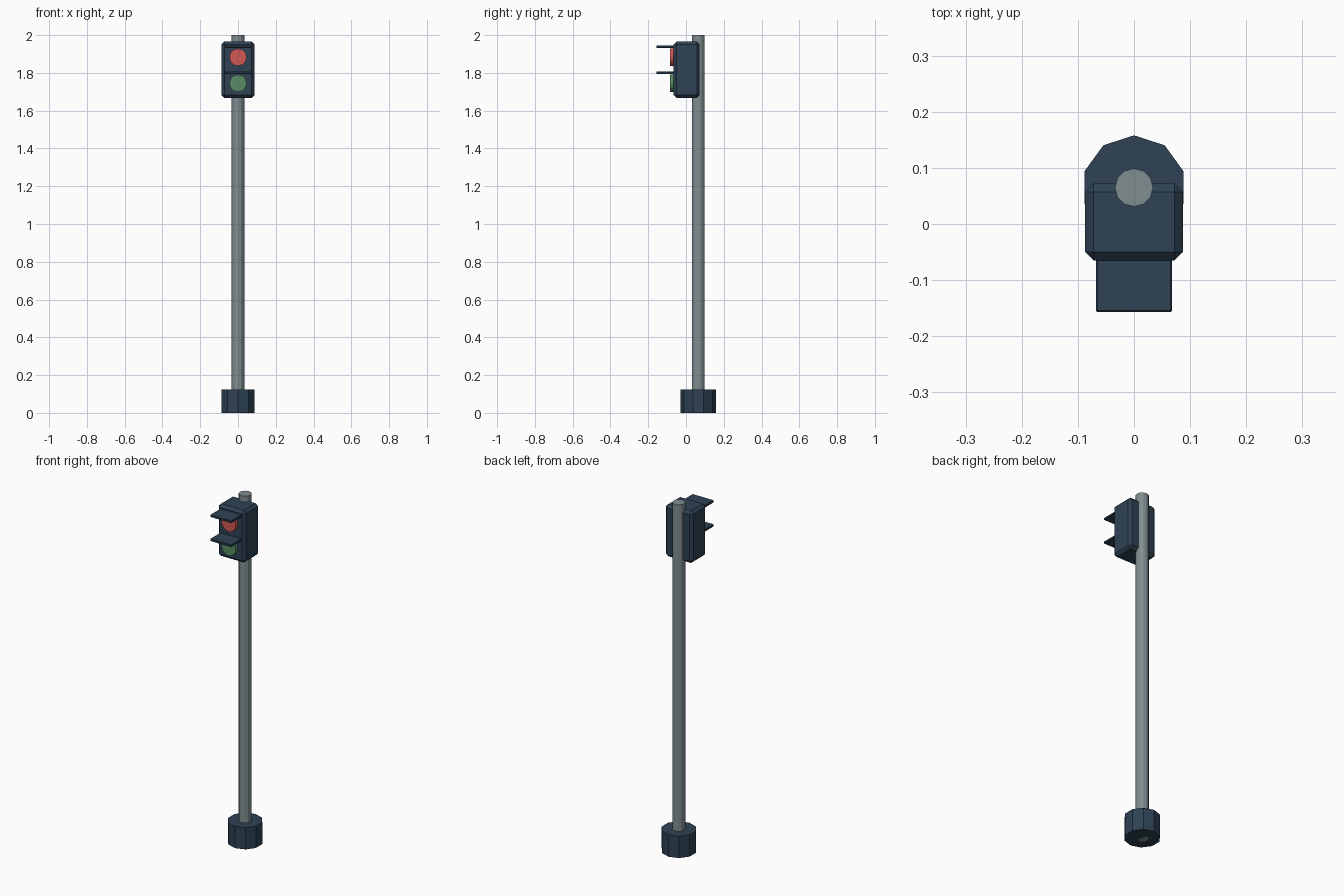
import bpy, math

if "Cube" in bpy.data.objects:
    bpy.data.objects.remove(bpy.data.objects["Cube"])


def material(name, rgb):
    # sRGB 0-255 to linear
    m = bpy.data.materials.new(name)
    m.diffuse_color = [(((c / 255) + 0.055) / 1.055) ** 2.4 for c in rgb] + [1]
    m.use_nodes = True
    m.node_tree.nodes["Principled BSDF"].inputs["Base Color"].default_value = m.diffuse_color
    return m


NAVY = material("dark navy", (46, 66, 84))
GREY = material("pole grey", (128, 141, 144))
RED = material("signal red", (208, 88, 84))
GREEN = material("signal green", (88, 140, 100))


def finish(name, mat):
    ob = bpy.context.object
    ob.name = name
    ob.data.materials.append(mat)
    bpy.ops.object.transform_apply(location=False, rotation=True, scale=True)
    return ob


def cylinder(name, mat, sides, radius, depth, centre, rot=(0, 0, 0)):
    bpy.ops.mesh.primitive_cylinder_add(vertices=sides, radius=radius, depth=depth,
                                        location=centre, rotation=rot)
    return finish(name, mat)


def box(name, mat, lo, hi, bevel):
    bpy.ops.mesh.primitive_cube_add(size=1, location=[(a + b) / 2 for a, b in zip(lo, hi)])
    bpy.context.object.scale = [b - a for a, b in zip(lo, hi)]
    ob = finish(name, mat)
    mod = ob.modifiers.new("chamfer", 'BEVEL')
    mod.width = bevel
    mod.segments = 1
    return ob


POLE_Y = 0.065

# Ten-sided foot and twelve-sided pole
cylinder("base", NAVY, 10, 0.093, 0.125, (0, POLE_Y, 0.0625))
cylinder("pole", GREY, 12, 0.034, 2.0, (0, POLE_Y, 1.0))

# Chamfered signal housing
box("housing", NAVY, (-0.087, -0.065, 1.667), (0.087, 0.072, 1.966), 0.015)

# Lamps, each with a flat visor above
for label, mat, z in (("red", RED, 1.883), ("green", GREEN, 1.745)):
    cylinder(label + "_lamp", mat, 12, 0.046, 0.03, (0, -0.07, z), (math.pi / 2, 0, 0))
    box(label + "_visor", NAVY, (-0.068, -0.157, z + 0.048), (0.068, -0.055, z + 0.062), 0.003)
